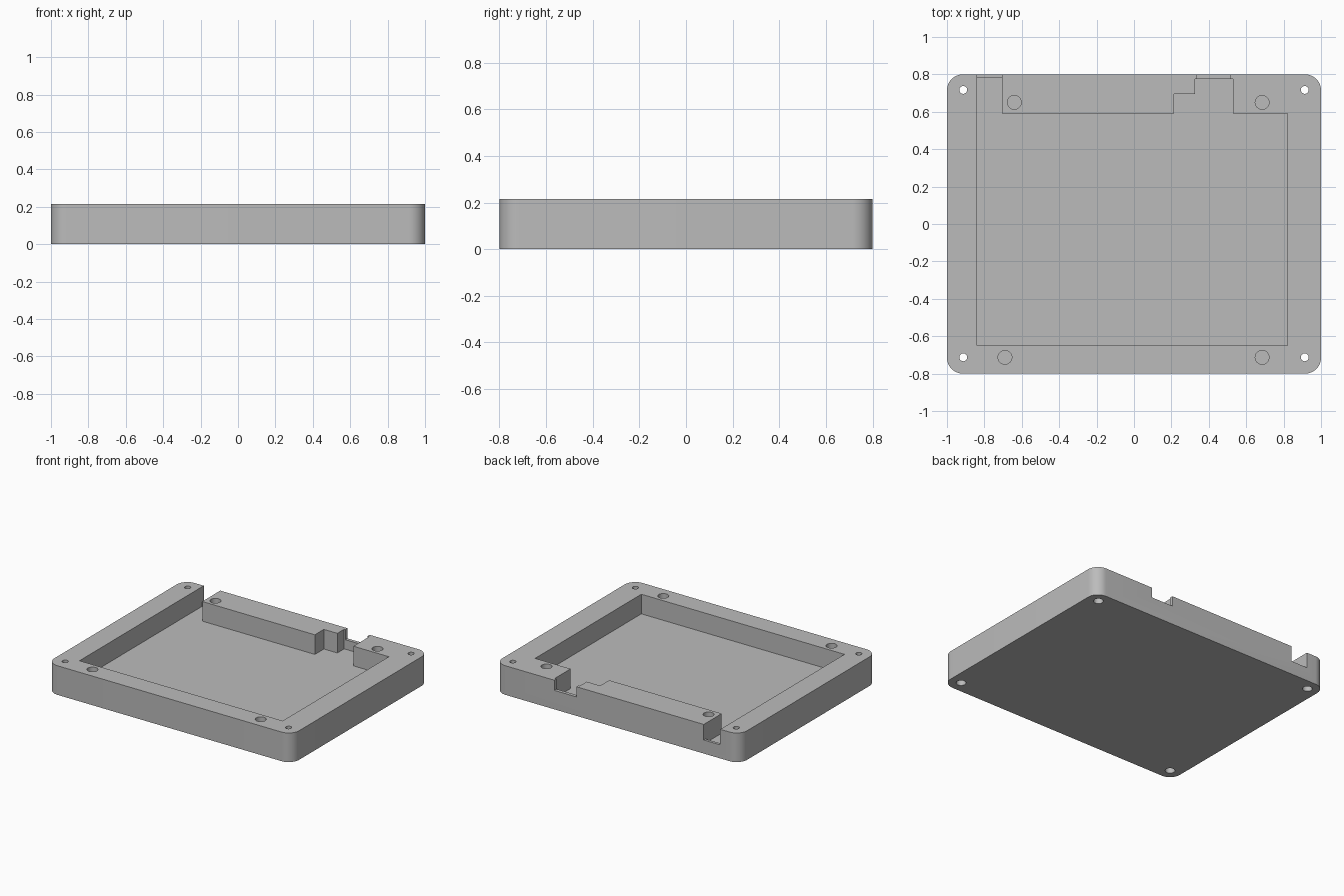
import bpy, bmesh, math

cube = bpy.data.objects.get("Cube")
if cube:
    bpy.data.objects.remove(cube, do_unlink=True)

HEIGHT, FLOOR = 0.215, 0.07
ABOVE = HEIGHT + 0.05

grey = bpy.data.materials.new("plain_grey")
grey.use_nodes = True
colour = (0.5, 0.5, 0.5, 1)
grey.diffuse_color = colour
grey.node_tree.nodes["Principled BSDF"].inputs["Base Color"].default_value = colour


def prism(name, outline, z0, z1):
    """Extrude a counter-clockwise outline from z0 to z1."""
    bm = bmesh.new()
    base = bm.faces.new([bm.verts.new((x, y, z0)) for x, y in outline])
    top = bmesh.ops.extrude_face_region(bm, geom=[base])["geom"]
    bmesh.ops.translate(bm, vec=(0, 0, z1 - z0),
                        verts=[v for v in top if isinstance(v, bmesh.types.BMVert)])
    bmesh.ops.recalc_face_normals(bm, faces=bm.faces)
    mesh = bpy.data.meshes.new(name)
    bm.to_mesh(mesh)
    bm.free()
    mesh.materials.append(grey)
    obj = bpy.data.objects.new(name, mesh)
    bpy.context.collection.objects.link(obj)
    return obj


def arc(cx, cy, r, start, sweep, steps):
    angles = [start + sweep * i / steps for i in range(steps + 1)]
    return [(cx + r * math.cos(a), cy + r * math.sin(a)) for a in angles]


def circle(cx, cy, r):
    return arc(cx, cy, r, 0, math.tau, 32)[:-1]


def box(x0, x1, y0, y1):
    return [(x0, y0), (x1, y0), (x1, y1), (x0, y1)]


# Tray body with rounded upright corners
R = 0.085
outline = []
for i, (sx, sy) in enumerate([(1, 1), (-1, 1), (-1, -1), (1, -1)]):
    outline += arc(sx * (1 - R), sy * (0.8 - R), R, i * math.pi / 2, math.pi / 2, 12)
tray = prism("tray", outline, 0, HEIGHT)

cutters = []


def cut(name, shape, z0, z1=ABOVE):
    obj = prism(name, shape, z0, z1)
    obj.hide_render = True
    cutters.append(obj)


# Main pocket with its left channel and stepped connector bay
cut("pocket_cutter", [
    (-0.84, -0.65), (0.82, -0.65), (0.82, 0.59), (0.53, 0.59),
    (0.53, 0.775), (0.325, 0.775), (0.325, 0.695), (0.215, 0.695),
    (0.215, 0.59), (-0.705, 0.59), (-0.705, 0.78), (-0.84, 0.78)], FLOOR)

# Openings through the back wall, each with a raised sill
cut("cable_opening_cutter", box(-0.84, -0.705, 0.7, 0.9), 0.10)
cut("connector_opening_cutter", box(0.335, 0.515, 0.7, 0.9), 0.14)

# Corner screw holes, wider underneath
for x in (-0.913, 0.913):
    for y in (-0.713, 0.717):
        cut("screw_hole_cutter", circle(x, y, 0.021), -0.05)
        cut("screw_head_cutter", circle(x, y, 0.033), -0.05, 0.06)

# Shallow round recesses in the rim
for x, y in [(-0.64, 0.65), (0.685, 0.65), (-0.69, -0.713), (0.685, -0.713)]:
    cut("rim_recess_cutter", circle(x, y, 0.037), HEIGHT - 0.04)

# Apply the cuts one after another, then discard the cutters
bpy.context.view_layer.objects.active = tray
for c in cutters:
    mod = tray.modifiers.new("cut", "BOOLEAN")
    mod.operation = "DIFFERENCE"
    mod.solver = "EXACT"
    mod.object = c
    bpy.ops.object.modifier_apply(modifier=mod.name)
for c in cutters:
    bpy.data.objects.remove(c, do_unlink=True)

bpy.ops.object.select_all(action="DESELECT")
tray.select_set(True)
bpy.ops.object.shade_smooth_by_angle(angle=math.radians(30))
